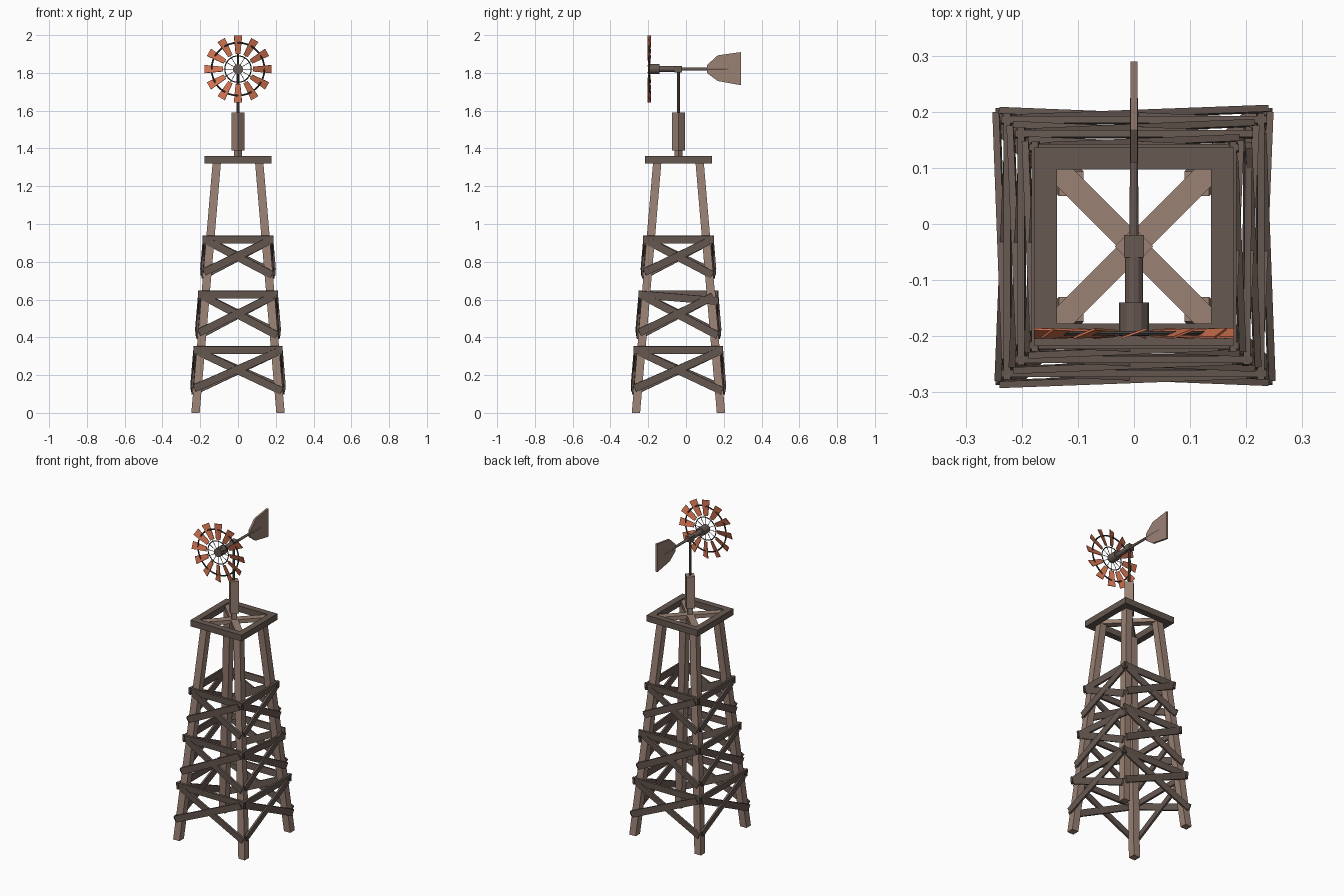
import bpy, bmesh
from math import pi, sin, cos
from mathutils import Vector, Matrix

if "Cube" in bpy.data.objects:
    bpy.data.objects.remove(bpy.data.objects["Cube"])


def material(name, rgb):
    m = bpy.data.materials.new(name)
    m.use_nodes = True
    m.diffuse_color = (*rgb, 1)
    m.node_tree.nodes["Principled BSDF"].inputs["Base Color"].default_value = (*rgb, 1)
    return m


LIGHT = material("light_weathered_wood", (0.32, 0.22, 0.175))
DARK = material("dark_weathered_wood", (0.135, 0.098, 0.082))
RUST = material("rusty_orange", (0.64, 0.17, 0.08))
METAL = material("dark_iron", (0.05, 0.043, 0.04))

TOWER = Vector((0, -0.04, 0))      # tower axis
HUB = Vector((0, -0.195, 1.82))    # wheel centre


def finish(name, bm, mat):
    bmesh.ops.recalc_face_normals(bm, faces=bm.faces)
    mesh = bpy.data.meshes.new(name)
    bm.to_mesh(mesh)
    bm.free()
    mesh.materials.append(mat)
    ob = bpy.data.objects.new(name, mesh)
    bpy.context.collection.objects.link(ob)
    return ob


def beam(name, a, b, side, out, mat):
    """Sheared box from a to b; side and out are its full cross-section vectors."""
    a, b = Vector(a), Vector(b)
    m = Matrix((Vector(side), Vector(out), b - a)).transposed().to_4x4()
    m.translation = (a + b) / 2
    bm = bmesh.new()
    bmesh.ops.create_cube(bm, size=1, matrix=m)
    return finish(name, bm, mat)


def rod(name, a, b, r1, r2, mat, sides=12):
    a, b = Vector(a), Vector(b)
    d = b - a
    m = Matrix.Translation((a + b) / 2) @ d.to_track_quat("Z", "Y").to_matrix().to_4x4()
    bm = bmesh.new()
    bmesh.ops.create_cone(bm, cap_ends=True, segments=sides, radius1=r1, radius2=r2,
                          depth=d.length, matrix=m)
    return finish(name, bm, mat)


def ring(name, radius, tube):
    bpy.ops.mesh.primitive_torus_add(major_radius=radius, minor_radius=tube, major_segments=36,
                                     minor_segments=6, location=HUB, rotation=(pi / 2, 0, 0))
    ob = bpy.context.object
    ob.name = name
    ob.data.materials.append(METAL)


def leg_centre(z):
    return 0.225 - 0.085 * z


def leg_face(z):
    return leg_centre(z) + 0.022


# Four leaning legs
for sx, sn in ((-1, "right"), (1, "left")):
    for sy, fn in ((-1, "front"), (1, "back")):
        lo, hi = leg_centre(0), leg_centre(1.33)
        beam(fn + "_" + sn + "_leg", TOWER + Vector((sx * lo, sy * lo, 0)),
             TOWER + Vector((sx * hi, sy * hi, 1.33)), (0.044, 0, 0), (0, 0.044, 0), LIGHT)


# Rails and crossed braces on each side of the tower
def plank(name, turn, u0, z0, u1, z1, lift):
    pts = [Vector((u, -leg_face(z) - lift, z)) for u, z in ((u0, z0), (u1, z1))]
    d = (pts[1] - pts[0]).normalized()
    out = Vector((0, -1, -0.085))
    side = d.cross(out).normalized()
    out = side.cross(d).normalized()
    a, b = (TOWER + turn @ p for p in pts)
    beam(name, a, b, turn @ side * 0.04, turn @ out * 0.012, DARK)


LEVELS = (("low", 0.333, 0.12), ("middle", 0.627, 0.415), ("high", 0.918, 0.735))
for k, face in enumerate(("front", "left", "back", "right")):
    turn = Matrix.Rotation(k * pi / 2, 3, "Z")
    for level, top, bottom in LEVELS:
        reach = leg_face(top) + 0.018
        drop = 0.035 if (face, level) == ("left", "middle") else 0
        plank(f"{face}_{level}_rail", turn, -reach, top, reach, top - drop, 0.006)
        ut, ub = leg_face(top) - 0.01, leg_face(bottom) - 0.005
        plank(f"{face}_{level}_brace_a", turn, -ub, bottom + 0.01, ut, top - 0.01, 0.009)
        plank(f"{face}_{level}_brace_b", turn, -ut, top - 0.01, ub, bottom - 0.005, 0.004)

# Square platform frame
for s, fn, sn in ((-1, "front", "right"), (1, "back", "left")):
    c = TOWER + Vector((0, s * 0.157, 1.34))
    beam(fn + "_platform_plank", c - Vector((0.177, 0, 0)), c + Vector((0.177, 0, 0)),
         (0, 0.04, 0), (0, 0, 0.038), DARK)
    c = TOWER + Vector((s * 0.157, 0, 1.34))
    beam(sn + "_platform_plank", c - Vector((0, 0.137, 0)), c + Vector((0, 0.137, 0)),
         (0.04, 0, 0), (0, 0, 0.038), DARK)

# Diagonal cross beams under the mast
for s in (-1, 1):
    end = Vector((0.15, 0.15 * s, 0))
    c = TOWER + Vector((0, 0, 1.338))
    beam("cross_beam", c - end, c + end, Vector((-s, 1, 0)).normalized() * 0.042,
         (0, 0, 0.024), LIGHT)

# Mast: short foot, turned square post, thin pole
across, along = Vector((1, 1, 0)).normalized(), Vector((-1, 1, 0)).normalized()
for name, z0, z1, w in (("post_foot", 1.33, 1.40, 0.03), ("post", 1.39, 1.59, 0.049)):
    beam(name, TOWER + Vector((0, 0, z0)), TOWER + Vector((0, 0, z1)), across * w, along * w, LIGHT)
rod("pole", TOWER + Vector((0, 0, 1.58)), TOWER + Vector((0, 0, 1.82)), 0.007, 0.007, DARK, 8)

# Horizontal shaft and hub
for name, y0, y1, r in (("hub", -0.2, -0.14, 0.027), ("gear_shaft", -0.14, -0.02, 0.016),
                        ("tail_rod", -0.02, 0.225, 0.008)):
    rod(name, (0, y0, HUB.z), (0, y1, HUB.z), r, r * (0.85 if name == "tail_rod" else 1), DARK)
beam("pole_collar", (0, -0.06, HUB.z), (0, -0.02, HUB.z), (0.036, 0, 0), (0, 0, 0.034), DARK)

# Tail vane
bm = bmesh.new()
outline = ((0.11, 1.80), (0.168, 1.757), (0.29, 1.735), (0.29, 1.91), (0.168, 1.893), (0.11, 1.84))
face = bm.faces.new([bm.verts.new((-0.006, y, z)) for y, z in outline])
grown = bmesh.ops.extrude_face_region(bm, geom=[face])["geom"]
bmesh.ops.translate(bm, vec=(0.012, 0, 0),
                    verts=[g for g in grown if isinstance(g, bmesh.types.BMVert)])
finish("tail_vane", bm, LIGHT)

# Wheel: pitched tapering blades, spokes and two rings
COUNT = 12
for i in range(COUNT):
    a = 2 * pi * i / COUNT
    radial = Vector((sin(a), 0, cos(a)))
    tangent = Vector((cos(a), 0, -sin(a)))
    pitch = (tangent + Vector((0, 0.36, 0))).normalized()
    normal = radial.cross(pitch) * 0.002
    bm = bmesh.new()
    loops = []
    for n in (-normal, normal):
        loops.append([bm.verts.new(HUB + radial * r + pitch * w + n) for r, w in
                      ((0.08, -0.013), (0.178, -0.023), (0.178, 0.023), (0.08, 0.013))])
        bm.faces.new(loops[-1])
    for j in range(4):
        k = (j + 1) % 4
        bm.faces.new((loops[0][j], loops[0][k], loops[1][k], loops[1][j]))
    finish(f"blade_{i + 1}", bm, RUST)
    rod(f"spoke_{i + 1}", HUB, HUB + radial * 0.14, 0.0016, 0.0016, METAL, 5)
ring("outer_ring", 0.14, 0.0045)
ring("inner_ring", 0.07, 0.003)
